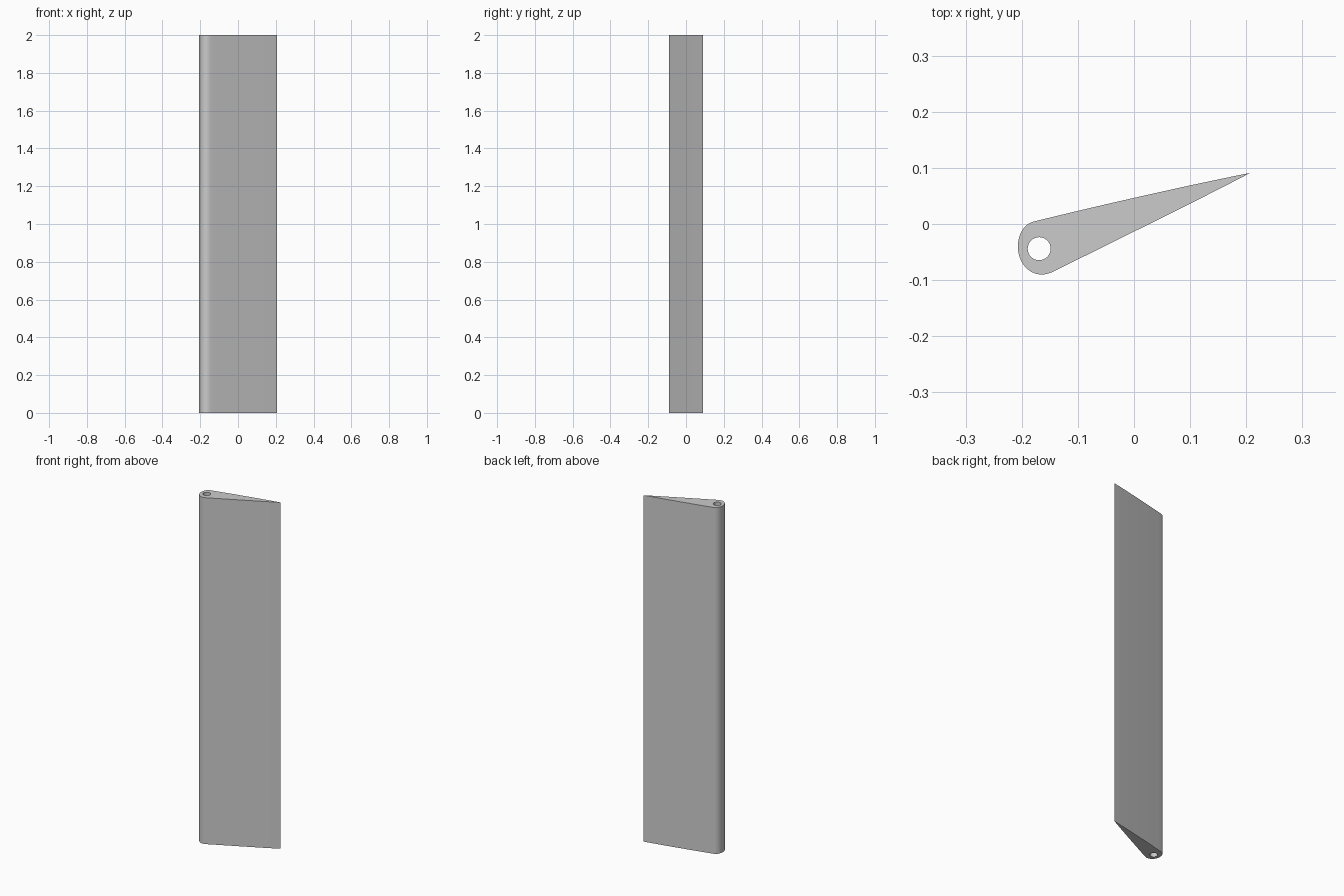
import bpy, bmesh, math
from mathutils import Vector
from mathutils.geometry import interpolate_bezier

if "Cube" in bpy.data.objects:
    bpy.data.objects.remove(bpy.data.objects["Cube"])

HEIGHT = 2.0

# Blade outline as bezier knots: (incoming handle, point, outgoing handle)
KNOTS = [
    ((0.110, 0.040), (0.207, 0.091), (0.080, 0.066)),       # trailing edge
    ((-0.100, 0.024), (-0.180, 0.004), (-0.197, -0.001)),   # upper shoulder
    ((-0.207, -0.020), (-0.207, -0.040), (-0.207, -0.067)), # leading edge
    ((-0.189, -0.090), (-0.165, -0.090), (-0.157, -0.090)), # lowest point
    ((-0.151, -0.088), (-0.144, -0.085), (-0.040, -0.033)), # lower shoulder
]
outline = []
for i, (_, p, out) in enumerate(KNOTS):
    inc, q, _ = KNOTS[(i + 1) % len(KNOTS)]
    pts = interpolate_bezier(*[Vector((*c, 0)) for c in (p, out, inc, q)], 13)
    outline += pts[:-1]

# Round pivot bore running the whole length
bore = [Vector((-0.169 + 0.0205 * math.cos(a), -0.044 + 0.0205 * math.sin(a), 0))
        for a in (math.tau * k / 32 for k in range(32))]


def add_loop(bm, points):
    verts = [bm.verts.new(p) for p in points]
    return [bm.edges.new((v, verts[(i + 1) % len(verts)])) for i, v in enumerate(verts)]


# Fill the profile between outline and bore, then extrude upward
bm = bmesh.new()
edges = add_loop(bm, outline) + add_loop(bm, bore)
bmesh.ops.triangle_fill(bm, edges=edges, use_beauty=True, normal=(0, 0, 1))
ext = bmesh.ops.extrude_face_region(bm, geom=bm.faces[:])
top = [g for g in ext["geom"] if isinstance(g, bmesh.types.BMVert)]
bmesh.ops.translate(bm, verts=top, vec=(0, 0, HEIGHT))
bmesh.ops.recalc_face_normals(bm, faces=bm.faces[:])
mesh = bpy.data.meshes.new("vane_blade")
bm.to_mesh(mesh)
bm.free()

blade = bpy.data.objects.new("vane_blade", mesh)
bpy.context.collection.objects.link(blade)
bpy.context.view_layer.objects.active = blade
blade.select_set(True)
bpy.ops.object.shade_smooth_by_angle(angle=math.radians(30))
